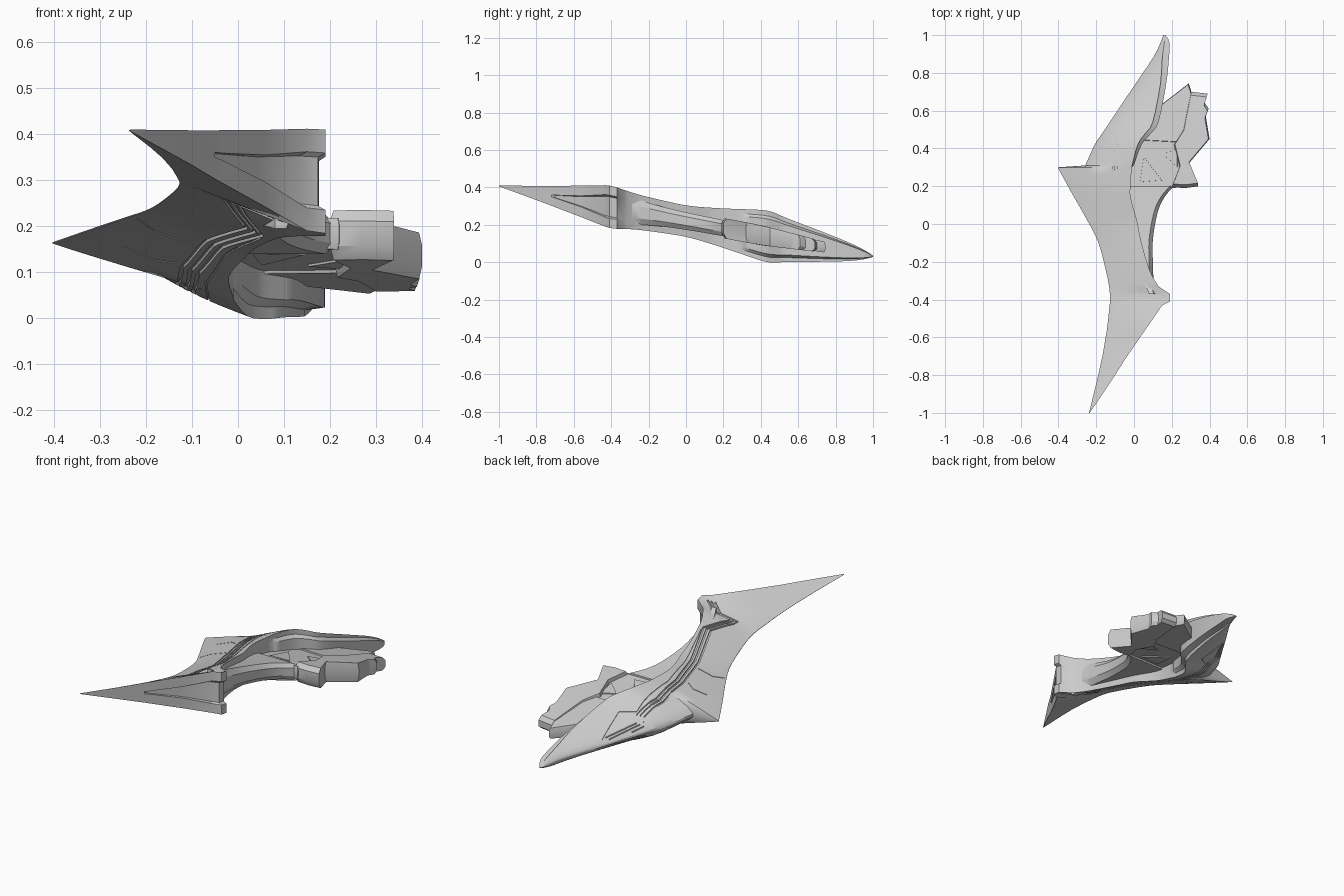
import bpy, bmesh, math
from mathutils import Vector
from mathutils.bvhtree import BVHTree

cube = bpy.data.objects.get("Cube")
if cube:
    bpy.data.objects.remove(cube)

TONE = 0.6
GREY = bpy.data.materials.new("hull_grey")
GREY.use_nodes = True
GREY.diffuse_color = (TONE, TONE, TONE, 1)
GREY.node_tree.nodes["Principled BSDF"].inputs["Base Color"].default_value = (TONE, TONE, TONE, 1)


def slope(y):
    """Height of the tilted plane the whole craft is mirrored about."""
    return 0.22 - 0.188 * y


def shade(ob):
    bpy.ops.object.select_all(action="DESELECT")
    ob.select_set(True)
    bpy.context.view_layer.objects.active = ob
    bpy.ops.object.shade_smooth_by_angle(angle=math.radians(30))


def skin(bm, rings):
    """Join equal rings of points into a closed, capped tube."""
    loops = [[bm.verts.new(p) for p in r] for r in rings]
    for a, b in zip(loops, loops[1:]):
        for i in range(len(a)):
            j = (i + 1) % len(a)
            bm.faces.new((a[i], a[j], b[j], b[i]))
    caps = [bm.faces.new(loops[0]), bm.faces.new(loops[-1])]
    bmesh.ops.triangulate(bm, faces=caps)


def make_object(name, bm):
    me = bpy.data.meshes.new(name)
    bmesh.ops.recalc_face_normals(bm, faces=bm.faces)
    bm.to_mesh(me)
    bm.free()
    me.materials.append(GREY)
    ob = bpy.data.objects.new(name, me)
    bpy.context.collection.objects.link(ob)
    shade(ob)
    return ob


def loft(name, rings):
    bm = bmesh.new()
    skin(bm, [[(x, y, z + slope(y)) for x, y, z in r] for r in rings])
    return make_object(name, bm)


def plate(name, outline, half, inset=0.9, taper=0.0):
    """Flat plate with chamfered rims, thinner towards the rear by taper."""
    cx = sum(p[0] for p in outline) / len(outline)
    cy = sum(p[1] for p in outline) / len(outline)

    def ring(k, s):
        pts = [(cx + (x - cx) * k, cy + (y - cy) * k) for x, y in outline]
        return [(x, y, s * (half - taper * max(0, y - .4))) for x, y in pts]
    return loft(name, [ring(inset, -1), ring(1, -.5), ring(1, .5), ring(inset, 1)])


def smooth_rows(rows, steps=3):
    """Catmull-Rom interpolation through rows of numbers."""
    out = []
    padded = [rows[0]] + rows + [rows[-1]]
    for p, a, b, q in zip(padded, padded[1:], padded[2:], padded[3:]):
        for s in range(steps):
            t = s / steps
            out.append(tuple(
                .5 * (2 * v + (w - u) * t + (2 * u - 5 * v + 4 * w - r) * t * t
                      + (3 * v - u - 3 * w + r) * t ** 3)
                for u, v, w, r in zip(p, a, b, q)))
    return out + [rows[-1]]


# Main blade: y, outer edge x, inner edge x, half height, inner wall bulge
head = [(-1, -.238, -.234, .002, 0), (-.8, -.19, -.1, .038, 0), (-.72, -.173, -.05, .053, 0),
        (-.7, -.168, -.036, .057, -.018), (-.56, -.145, .06, .084, -.018),
        (-.43, -.131, .15, .111, -.018), (-.41, -.13, .19, .113, -.016),
        (-.37, -.13, .19, .111, -.014)]
waist = [(-.33, -.134, .13, .104, 0), (-.25, -.15, .085, .094, 0), (-.1, -.19, .04, .086, 0),
         (.02, -.25, .015, .085, 0), (.16, -.33, -.02, .1, 0), (.3, -.407, -.01, .12, 0)]
tail = [(.31, -.26, -.01, .122, .01), (.42, -.21, .02, .137, .02), (.48, -.17, .06, .132, .03),
        (.54, -.13, .1, .117, .03), (.74, .005, .14, .078, .03), (.88, .1, .15, .047, .035),
        (.96, .14, .16, .022, .028), (1, .155, .162, .003, .004)]


def blade_ring(y, xo, xi, h, b):
    power = 0.62 if y > .305 else 0.95
    top = [(xo + (xi - xo) * t, y, h * t ** power) for t in (.008, .06, .14, .25, .4, .55, .7, .85, 1)]
    # the head has a wedge-shaped recess in its wall, the rest a soft bulge
    f = min(.55, max(.1, (y + .78) * 1.6)) if y < -.3 else .8
    upper = top + [(xi, y, h * f), (xi + b, y, h * f * .85)]
    return upper + [(x, yy, -z) for x, yy, z in reversed(upper)]


rows = head + smooth_rows(waist) + smooth_rows(tail)
hull = loft("main_blade", [blade_ring(*r) for r in rows])

# Inner arm sweeping from the head into the wing: y, left x, right x, half height
arm = [(-.37, .08, .125, .095), (-.3, .05, .105, .075), (-.2, .02, .1, .06), (-.08, 0, .1, .05),
       (.06, -.04, .125, .045), (.14, -.05, .16, .044), (.2, -.05, .21, .043)]
loft("inner_arm", [[(a, y, h), (b - .02, y, h), (b, y, h * .5), (b, y, -h * .5),
                    (b - .02, y, -h), (a, y, -h)] for y, a, b, h in smooth_rows(arm)])

# Wing: recessed core, rear panel and the scalloped outer rim
plate("wing_core", [(-.04, .18), (.22, .19), (.26, .3), (.28, .45), (.05, .46), (-.04, .4)], .034, .97)
plate("wing_rear_panel", [(.04, .44), (.22, .43), (.28, .47), (.31, .68), (.29, .745),
                          (.22, .69), (.14, .63), (.07, .54)], .042, .96, .04)
plate("wing_outer_rim", [(.2, .195), (.27, .19), (.34, .2), (.29, .32), (.4, .45), (.38, .57),
                         (.395, .61), (.375, .64), (.39, .69), (.3, .7), (.26, .5),
                         (.21, .42), (.24, .3)], .054, .93, .07)

# Small raised covers on the wing core
for i, tri in enumerate([[(.15, .37), (.23, .4), (.23, .3)], [(.03, .22), (.15, .23), (.05, .36)]]):
    plate(f"wing_cover_{i + 1}", tri, .039, .95)

# Engraved lines: channels cut into the blade, above and below alike
source = bmesh.new()
source.from_mesh(hull.data)
tree = BVHTree.FromBMesh(source)
source.free()


def groove(path, shift=0.0, width=.008, depth=.007):
    pts = [Vector((x + shift, y + shift * .4)) for x, y in path]
    line = [a.lerp(b, i / 5) for a, b in zip(pts, pts[1:]) for i in range(5)] + [pts[-1]]
    bm = bmesh.new()
    for side in (1, -1):
        rings = []
        for i, p in enumerate(line):
            d = (p - line[max(0, i - 1)]).normalized() + (line[min(len(line) - 1, i + 1)] - p).normalized()
            d.normalize()
            off = Vector((-d.y, d.x)) * width / 2
            edge = []
            for q in (p + off, p - off):
                hit = tree.ray_cast(Vector((q.x, q.y, side * 2)), Vector((0, 0, -side)))[0]
                if hit:
                    edge.append(hit)
            if len(edge) == 2:
                up, down = Vector((0, 0, side * .015)), Vector((0, 0, -side * depth))
                rings.append([edge[0] + up, edge[1] + up, edge[1] + down, edge[0] + down])
        skin(bm, rings)
    cutter = make_object("groove_cutter", bm)
    cutter.hide_render = True
    mod = hull.modifiers.new("groove", "BOOLEAN")
    mod.operation, mod.solver, mod.object = "DIFFERENCE", "EXACT", cutter
    bpy.context.view_layer.objects.active = hull
    bpy.ops.object.modifier_apply(modifier=mod.name)
    bpy.data.objects.remove(cutter)


stripe = [(-.03, .68), (-.11, .53), (-.09, .5), (-.12, .38), (-.11, .2), (-.06, 0),
          (.03, -.23), (-.02, -.39), (.07, -.37), (.13, -.41)]
for s in (-.012, .006, .022):
    groove(stripe, s)
groove([(-.23, -.02), (-.18, .03), (-.1, .04)], 0, .004, .003)
groove([(-.25, .18), (-.18, .2), (-.14, .18)], 0, .004, .003)
groove([(0, .71), (.01, .55), (-.06, .5), (-.07, .25), (-.03, .05), (.05, -.2)], 0, .004, .003)
shade(hull)
